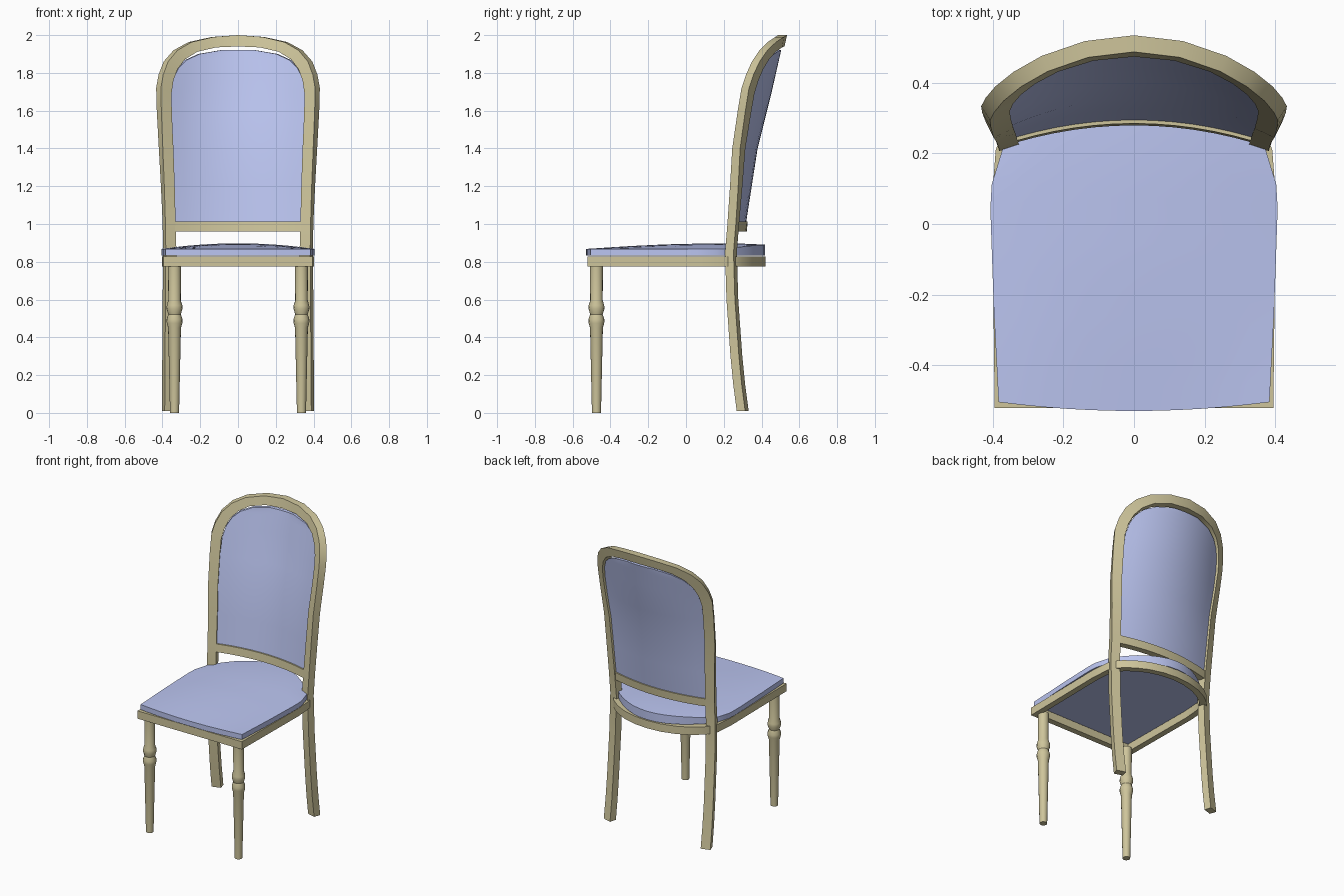
import bpy, bmesh, math
from mathutils import Vector

if "Cube" in bpy.data.objects:
    bpy.data.objects.remove(bpy.data.objects["Cube"])


def material(name, rgb):
    m = bpy.data.materials.new(name)
    m.diffuse_color = (*rgb, 1)
    m.use_nodes = True
    m.node_tree.nodes["Principled BSDF"].inputs["Base Color"].default_value = m.diffuse_color
    return m


WOOD = material("wood", (0.62, 0.56, 0.33))
FABRIC = material("fabric", (0.50, 0.56, 0.88))


def lerp(table, t):
    """Piecewise linear lookup in a list of (key, value)."""
    for (a, va), (b, vb) in zip(table, table[1:]):
        if t <= b:
            return va + (vb - va) * max(0, (t - a) / (b - a))
    return table[-1][1]


def finish(name, bm, mat):
    bmesh.ops.remove_doubles(bm, verts=bm.verts, dist=1e-5)
    bmesh.ops.recalc_face_normals(bm, faces=bm.faces)
    me = bpy.data.meshes.new(name)
    bm.to_mesh(me)
    bm.free()
    me.materials.append(mat)
    ob = bpy.data.objects.new(name, me)
    bpy.context.collection.objects.link(ob)
    bpy.ops.object.select_all(action='DESELECT')
    ob.select_set(True)
    bpy.context.view_layer.objects.active = ob
    bpy.ops.object.shade_smooth_by_angle(angle=math.radians(30))
    return ob


def slab(name, front, back, mat, closed=False):
    """Solid between two point grids of equal size; closed joins last row to first."""
    bm = bmesh.new()
    A, B = ([[bm.verts.new(p) for p in row] for row in g] for g in (front, back))
    n, m = len(A), len(A[0])
    for i in range(n if closed else n - 1):
        k = (i + 1) % n
        for G in (A, B):
            for j in range(m - 1):
                bm.faces.new((G[i][j], G[i][j + 1], G[k][j + 1], G[k][j]))
        for j in (0, m - 1):
            bm.faces.new((A[i][j], A[k][j], B[k][j], B[i][j]))
    if not closed:
        for i in (0, n - 1):
            for j in range(m - 1):
                bm.faces.new((A[i][j], A[i][j + 1], B[i][j + 1], B[i][j]))
    return finish(name, bm, mat)


# Curved, reclining surface shared by all parts of the back
CENTRE = [(0, .335), (.15, .315), (.3, .30), (.6, .278), (.85, .27), (1.0, .283),
          (1.4, .345), (1.7, .42), (2.0, .488)]
BOW = [(1.0, .08), (1.7, .145)]


def back_point(x, z, offset=0):
    d = lerp(BOW, z) / .43 ** 2
    n = Vector((2 * d * x, 1, 0)).normalized()
    return Vector((x, lerp(CENTRE, z) - d * x * x, z)) + n * offset


def back_slab(name, grid, near, far, mat):
    return slab(name, [[back_point(x, z, near) for x, z in r] for r in grid],
                [[back_point(x, z, far) for x, z in r] for r in grid], mat)


# Back frame: rear legs, posts and arch in one sweep (outer x,z, inner x,z)
half = [(.388, .01, .33, .01), (.387, .15, .33, .15), (.386, .3, .33, .3), (.384, .6, .328, .6),
        (.382, .85, .326, .85), (.384, 1.0, .33, 1.0), (.39, 1.2, .335, 1.2),
        (.398, 1.4, .342, 1.4), (.406, 1.6, .35, 1.58), (.408, 1.72, .352, 1.69),
        (.396, 1.79, .342, 1.76), (.37, 1.86, .32, 1.82), (.32, 1.92, .28, 1.872),
        (.245, 1.963, .215, 1.912), (.13, 1.99, .115, 1.935)]
path = half + [(0, 2.0, 0, 1.94)] + [(-a, b, -c, d) for a, b, c, d in reversed(half)]
back_slab("back_frame", [[(a, b), (c, d)] for a, b, c, d in path], 0, .047, WOOD)

# Lower cross rail of the back
cols = [i / 6 - 1 for i in range(13)]
back_slab("back_rail", [[(.34 * u, z) for u in cols] for z in (.96, 1.013)], 0, .042, WOOD)

# Upholstered back panel
rows = [(1.01, .332), (1.2, .337), (1.4, .344), (1.58, .35), (1.7, .349), (1.77, .336),
        (1.825, .31), (1.868, .268), (1.9, .2), (1.92, .09)]
back_slab("back_panel", [[(w * u, z) for u in cols] for z, w in rows], .01, .034, FABRIC)

# Seat rail: ring around the seat, bowed at the back
side = [(.395, -.522), (.402, .08), (.392, .21)]
arc = [(.392 * math.cos(a), .21 + .21 * math.sin(a) ** 1.3)
       for a in (math.pi * i / 12 for i in range(1, 12))]
outline = side + arc + [(-x, y) for x, y in reversed(side)]


def ring(z):
    return [[(x, y, z), (x * .9, -.05 + (y + .05) * .915, z)] for x, y in outline]


slab("seat_rail", ring(.775), ring(.828), WOOD, closed=True)

# Seat cushion: domed top, wider in the middle, bowed front and back
WIDTH = [(0, .384), (.35, .397), (.75, .407), (.85, .405), (1, .372)]
RISE = [(-.53, 0), (-.3, .5), (-.1, .82), (.15, 1), (.3, .95), (.42, .75)]
top, bottom = [], []
for v in (i / 14 for i in range(15)):
    tr, br = [], []
    for u in cols:
        k = 1 - u * u
        y0, y1 = -.505 - .025 * k, .215 + .203 * k
        x, y = u * lerp(WIDTH, v), y0 + (y1 - y0) * v
        tr.append((x, y, .868 + .03 * k * lerp(RISE, y)))
        br.append((x, y, .833))
    top.append(tr)
    bottom.append(br)
slab("seat_cushion", top, bottom, FABRIC)

# Turned front legs
PROFILE = [(0, 0), (.024, 0), (.034, .45), (.041, .475), (.042, .495), (.033, .522),
           (.042, .55), (.041, .57), (.033, .595), (.034, .785), (0, .785)]
for label, sx in (("left", -1), ("right", 1)):
    bm = bmesh.new()
    vs = [bm.verts.new((r, 0, z)) for r, z in PROFILE]
    es = [bm.edges.new(p) for p in zip(vs, vs[1:])]
    bmesh.ops.spin(bm, geom=vs + es, cent=(0, 0, 0), axis=(0, 0, 1),
                   angle=math.tau, steps=16)
    leg = finish("front_leg_" + label, bm, WOOD)
    leg.location = (.336 * sx, -.474, 0)
